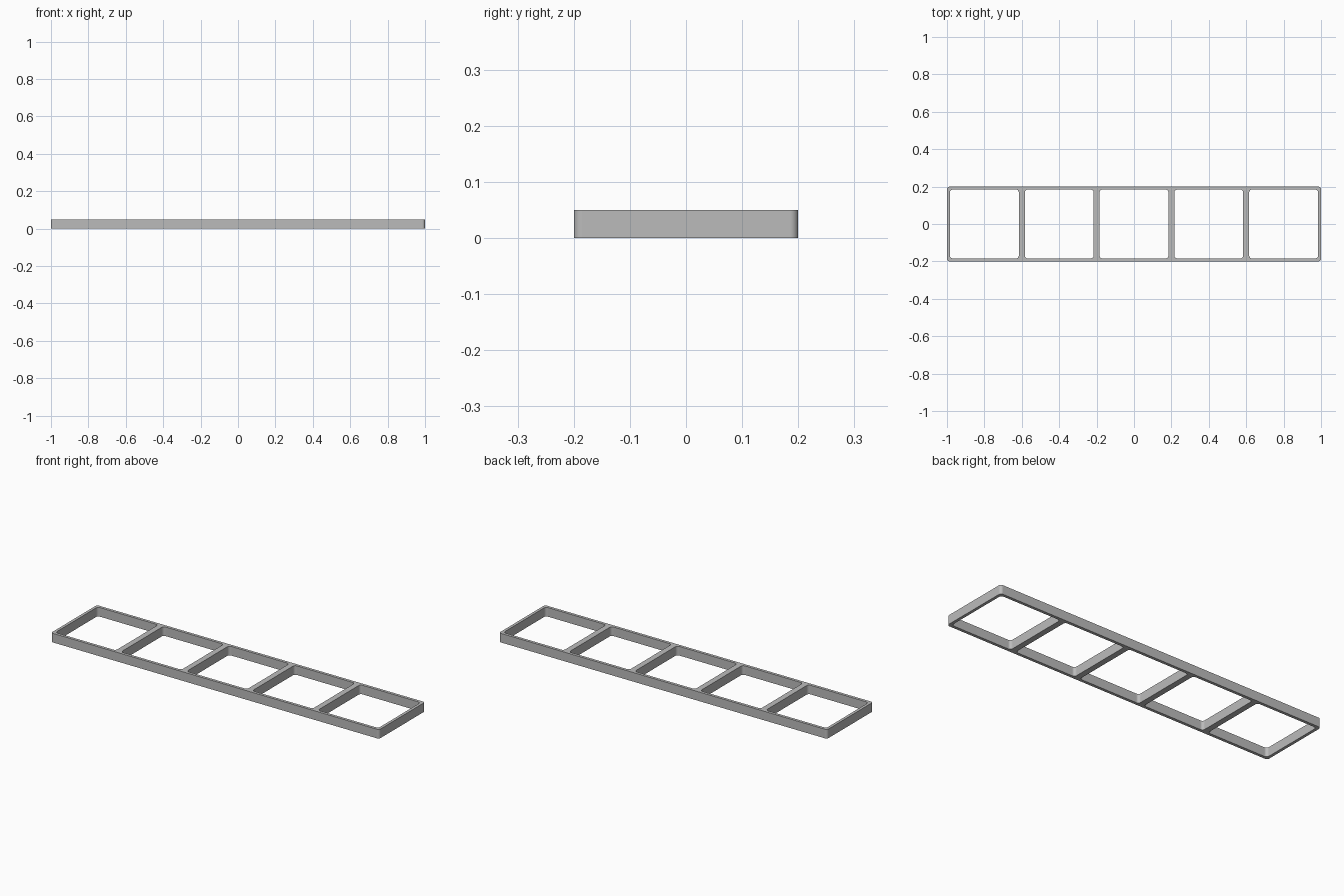
import bpy
import bmesh
from math import cos, sin, pi

cube = bpy.data.objects.get("Cube")
if cube:
    bpy.data.objects.remove(cube, do_unlink=True)

LENGTH, WIDTH, HEIGHT = 2.0, 0.4, 0.05
CELLS, WALL, RADIUS, STEPS = 5, 0.016, 0.015, 8


def rounded_outline(bm, cx, half_x, half_y, radius):
    """Add a closed loop of edges shaped as a rounded rectangle."""
    verts = []
    for quarter, (sx, sy) in enumerate([(1, 1), (-1, 1), (-1, -1), (1, -1)]):
        for i in range(STEPS + 1):
            a = (quarter + i / STEPS) * pi / 2
            x = cx + sx * (half_x - radius) + radius * cos(a)
            y = sy * (half_y - radius) + radius * sin(a)
            verts.append(bm.verts.new((x, y, 0)))
    return [bm.edges.new((v, verts[i - 1])) for i, v in enumerate(verts)]


# Flat frame outline with a row of rounded square openings
bm = bmesh.new()
edges = rounded_outline(bm, 0, LENGTH / 2, WIDTH / 2, RADIUS)
pitch = LENGTH / CELLS
for i in range(CELLS):
    center = (i - (CELLS - 1) / 2) * pitch
    edges += rounded_outline(bm, center, pitch / 2 - WALL, WIDTH / 2 - WALL, RADIUS)
bmesh.ops.triangle_fill(bm, edges=edges, use_beauty=True, use_dissolve=False)

# Raise it to full height
result = bmesh.ops.extrude_face_region(bm, geom=bm.faces[:], use_keep_orig=True)
top = [g for g in result["geom"] if isinstance(g, bmesh.types.BMVert)]
bmesh.ops.translate(bm, verts=top, vec=(0, 0, HEIGHT))
bmesh.ops.recalc_face_normals(bm, faces=bm.faces[:])

mesh = bpy.data.meshes.new("divided_frame")
bm.to_mesh(mesh)
bm.free()
frame = bpy.data.objects.new("divided_frame", mesh)
bpy.context.collection.objects.link(frame)

# Plain grey finish
grey = bpy.data.materials.new("light_grey")
grey.use_nodes = True
color = (0.5, 0.5, 0.5, 1)
grey.diffuse_color = color
grey.node_tree.nodes["Principled BSDF"].inputs["Base Color"].default_value = color
mesh.materials.append(grey)

# Smooth corners, crisp rims
bpy.ops.object.select_all(action="DESELECT")
frame.select_set(True)
bpy.context.view_layer.objects.active = frame
bpy.ops.object.shade_smooth_by_angle(angle=pi / 6)
normals = frame.modifiers.new("even_sides", "WEIGHTED_NORMAL")
normals.keep_sharp = True
